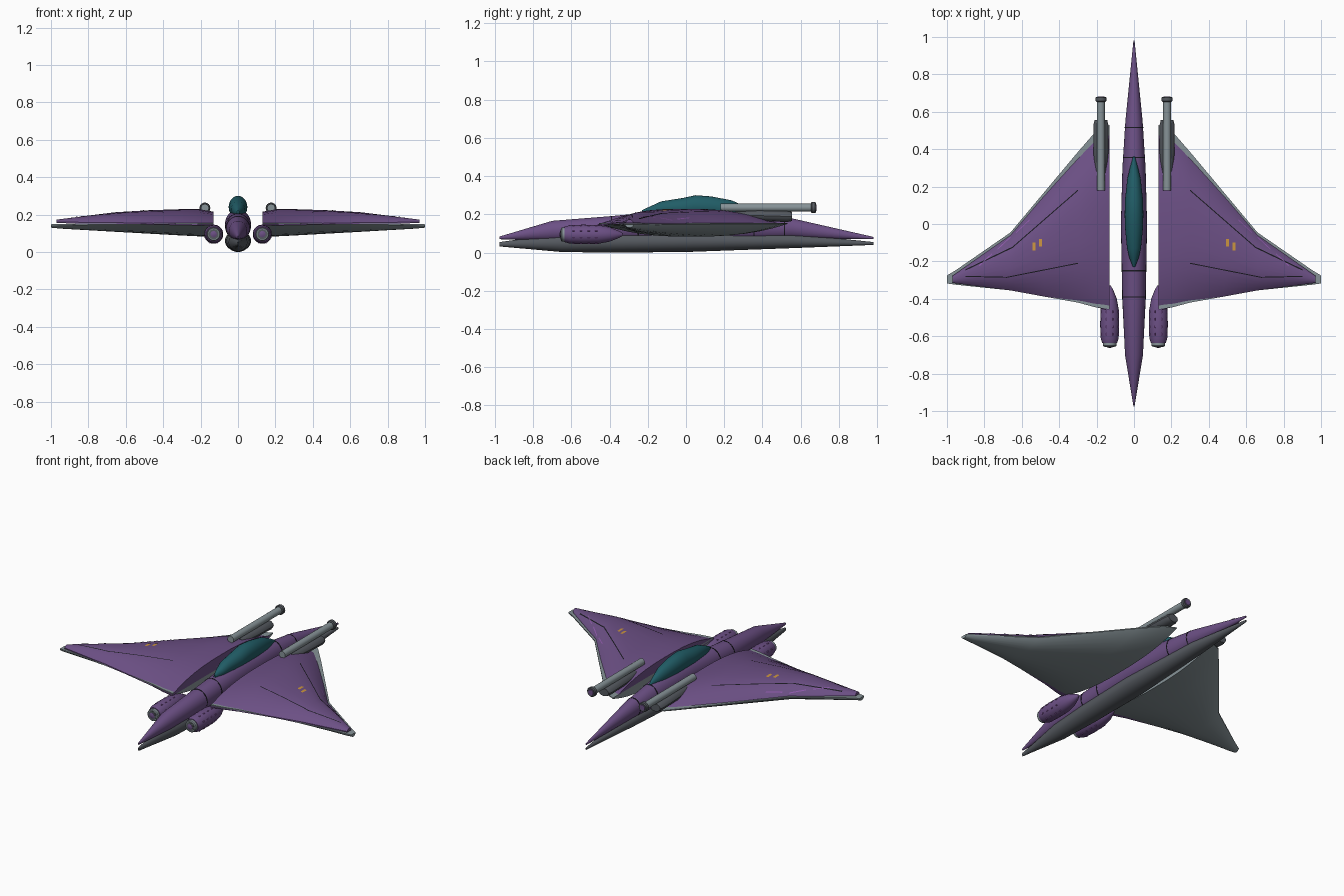
import bpy
import bmesh
import math

cube = bpy.data.objects.get("Cube")
if cube:
    bpy.data.objects.remove(cube, do_unlink=True)


def material(name, r, g, b):
    m = bpy.data.materials.new(name)
    m.use_nodes = True
    m.diffuse_color = (r, g, b, 1)
    m.node_tree.nodes["Principled BSDF"].inputs["Base Color"].default_value = (r, g, b, 1)
    return m


purple = material("purple", .15, .08, .235)
grey = material("blue grey", .24, .29, .31)
dark = material("dark grey", .09, .10, .115)
teal = material("teal glass", .015, .11, .135)
black = material("black", .01, .01, .015)
amber = material("amber", .6, .3, .05)
violet = material("bright violet", .27, .10, .40)


def finish(name, bm, mat, angle=35):
    bmesh.ops.recalc_face_normals(bm, faces=bm.faces[:])
    mesh = bpy.data.meshes.new(name)
    bm.to_mesh(mesh)
    bm.free()
    mesh.materials.append(mat)
    ob = bpy.data.objects.new(name, mesh)
    bpy.context.collection.objects.link(ob)
    bpy.ops.object.select_all(action='DESELECT')
    ob.select_set(True)
    bpy.context.view_layer.objects.active = ob
    bpy.ops.object.shade_smooth_by_angle(angle=math.radians(angle))
    return ob


def loft(name, rings, mat, angle=35):
    """Skin a list of closed rings and cap both ends."""
    bm = bmesh.new()
    loops = [[bm.verts.new(p) for p in ring] for ring in rings]
    n = len(loops[0])
    for a, b in zip(loops, loops[1:]):
        for i in range(n):
            j = (i + 1) % n
            bm.faces.new((a[i], a[j], b[j], b[i]))
    bm.faces.new(loops[0])
    bm.faces.new(loops[-1])
    return finish(name, bm, mat, angle)


def body(name, stations, mat, x=0, sides=24):
    """Elliptical body along y from (y, half width, bottom, top) stations."""
    rings = []
    for y, w, lo, hi in stations:
        turn = [2 * math.pi * i / sides for i in range(sides)]
        rings.append([(x + w * math.cos(t), y, (lo + hi) / 2 + (hi - lo) / 2 * math.sin(t))
                      for t in turn])
    return loft(name, rings, mat)


def turned(name, profile, mat, x, z):
    """Round body along y from (y, radius) pairs."""
    return body(name, [(y, r, z - r, z + r) for y, r in profile], mat, x)


def sample(stations, v):
    """Linear interpolation in a station table."""
    for a, b in zip(stations, stations[1:]):
        if v <= b[0]:
            f = (v - a[0]) / (b[0] - a[0])
            return [p + (q - p) * f for p, q in zip(a, b)]
    return list(stations[-1])


# Fuselage: two overlapping hull shells and the canopy
upper = [(-.975, .003, .07, .084), (-.7, .048, .06, .166), (-.4, .062, .06, .19),
         (0, .07, .06, .228), (.3, .062, .06, .215), (.55, .046, .075, .18),
         (.98, .003, .07, .082)]
lower = [(-.975, .003, .032, .055), (-.65, .05, .003, .1), (-.4, .063, 0, .11),
         (0, .07, .003, .115), (.55, .046, .023, .1), (.98, .003, .04, .055)]
canopy = [(-.23, .006, .19, .222), (-.18, .025, .19, .245), (-.13, .037, .19, .268),
          (-.02, .048, .18, .285), (.05, .05, .18, .3), (.13, .048, .18, .294),
          (.24, .036, .18, .273), (.3, .022, .18, .245), (.36, .005, .19, .212)]
body("upper_hull", upper, purple, sides=32)
body("lower_hull", lower, dark, sides=32)
body("canopy", canopy, teal)
for i, y in enumerate((-.39, -.25, .355, .515)):
    _, w, lo, hi = sample(upper, y)
    body(f"hull_seam_{i}", [(y + d, w + .0015, lo, hi + .0015) for d in (-.003, .003)],
         black, sides=32)

# Wing tables: span, front edge, back edge, edge height, crown height
wing_top = [(.13, -.462, .5, .147, .215), (.21, -.444, .46, .148, .229),
            (.3, -.42, .36, .15, .229), (.48, -.388, .15, .154, .223),
            (.66, -.355, -.06, .157, .212), (.97, -.315, -.277, .16, .173)]
wing_under = [(.13, -.455, .53, .15, .085), (.2, -.445, .5, .15, .083),
              (.3, -.42, .385, .15, .088), (.66, -.355, -.045, .147, .108),
              (.95, -.325, -.245, .144, .125), (1, -.318, -.275, .142, .13)]


def dome(t):
    return 1 - abs(t) ** 2.6


def wing_rings(table, side, lip):
    rings = []
    for x, front, back, edge, crown in table:
        mid, half = (front + back) / 2, (back - front) / 2
        ring = [(side * x, front, edge + lip), (side * x, back, edge + lip)]
        for i in range(17):
            t = math.cos(math.pi * i / 16)
            ring.append((side * x, mid + half * t, edge + (crown - edge) * dome(t)))
        rings.append(ring)
    return rings


def wing_z(x, y):
    _, front, back, edge, crown = sample(wing_top, x)
    t = (y - (front + back) / 2) / ((back - front) / 2)
    return edge + (crown - edge) * dome(max(-1, min(1, t)))


def stripe(name, path, width, mat, side):
    """Thin painted strip that follows the wing crown."""
    pts = []
    for (xa, ya), (xb, yb) in zip(path, path[1:]):
        pts += [(xa + (xb - xa) * i / 14, ya + (yb - ya) * i / 14) for i in range(15)]
    bm = bmesh.new()
    rows = []
    for x, y in pts:
        rows.append([bm.verts.new((side * x, y + d, wing_z(x, y + d) + .0025))
                     for d in (-width / 2, width / 2)])
    for a, b in zip(rows, rows[1:]):
        bm.faces.new((a[0], a[1], b[1], b[0]))
    bmesh.ops.remove_doubles(bm, verts=bm.verts[:], dist=1e-5)
    ob = finish(name, bm, mat)
    if ob.data.polygons[0].normal.z < 0:
        ob.data.flip_normals()


for side, label in ((1, "left"), (-1, "right")):
    # Wing shells
    loft(f"{label}_wing_top", wing_rings(wing_top, side, -.006), purple, 40)
    loft(f"{label}_wing_underside", wing_rings(wing_under, side, .006), grey, 40)

    # Wing panel lines and markings
    stripe(f"{label}_long_panel_line", [(.3, .18), (.65, -.125), (.9, -.245)], .007, black, side)
    stripe(f"{label}_short_panel_line", [(.3, -.21), (.68, -.285), (.9, -.28)], .005, black, side)
    for i, (x, y) in enumerate(((.5, -.1), (.535, -.12))):
        stripe(f"{label}_amber_mark_{i}", [(x - .008, y), (x + .008, y)], .042, amber, side)
    for i, x in enumerate((.56, .66, .76)):
        y = .02 - (x - .56) * .9
        stripe(f"{label}_violet_dash_{i}", [(x, y), (x + .07, y - .065)], .006, violet, side)

    # Gun: mount, barrel and muzzle
    gx = side * .177
    body(f"{label}_gun_mount", [(.26, .026, .17, .215), (.38, .04, .165, .222),
                                (.53, .04, .16, .218), (.555, .034, .165, .213)], dark, gx, 12)
    turned(f"{label}_gun_barrel", [(.18, .021), (.66, .021)], grey, gx, .235)
    turned(f"{label}_muzzle", [(.653, .024), (.658, .029), (.675, .029), (.68, .025)],
           dark, gx, .235)
    turned(f"{label}_muzzle_bore", [(.679, .019), (.682, .017)], purple, gx, .235)

    # Engine pod with intake ring, hub and studs
    ex, ez = side * .13, .095
    turned(f"{label}_engine_pod", [(-.635, .04), (-.61, .048), (-.54, .051), (-.46, .049),
                                   (-.4, .038), (-.35, .018), (-.33, .006)], purple, ex, ez)
    turned(f"{label}_intake_ring", [(-.655, .032), (-.65, .036), (-.63, .036)], grey, ex, ez)
    turned(f"{label}_intake_mouth", [(-.657, .027), (-.65, .027)], dark, ex, ez)
    turned(f"{label}_intake_hub", [(-.662, .006), (-.658, .017), (-.65, .017)], purple, ex, ez)
    for i in range(4):
        for j in range(8):
            a = math.pi * (j + .5) / 4
            sx, sz = ex + .05 * math.cos(a), ez + .05 * math.sin(a)
            y = -.595 + .04 * i
            turned(f"{label}_pod_stud_{i}_{j}", [(y, .003), (y + .012, .003)], violet, sx, sz)
